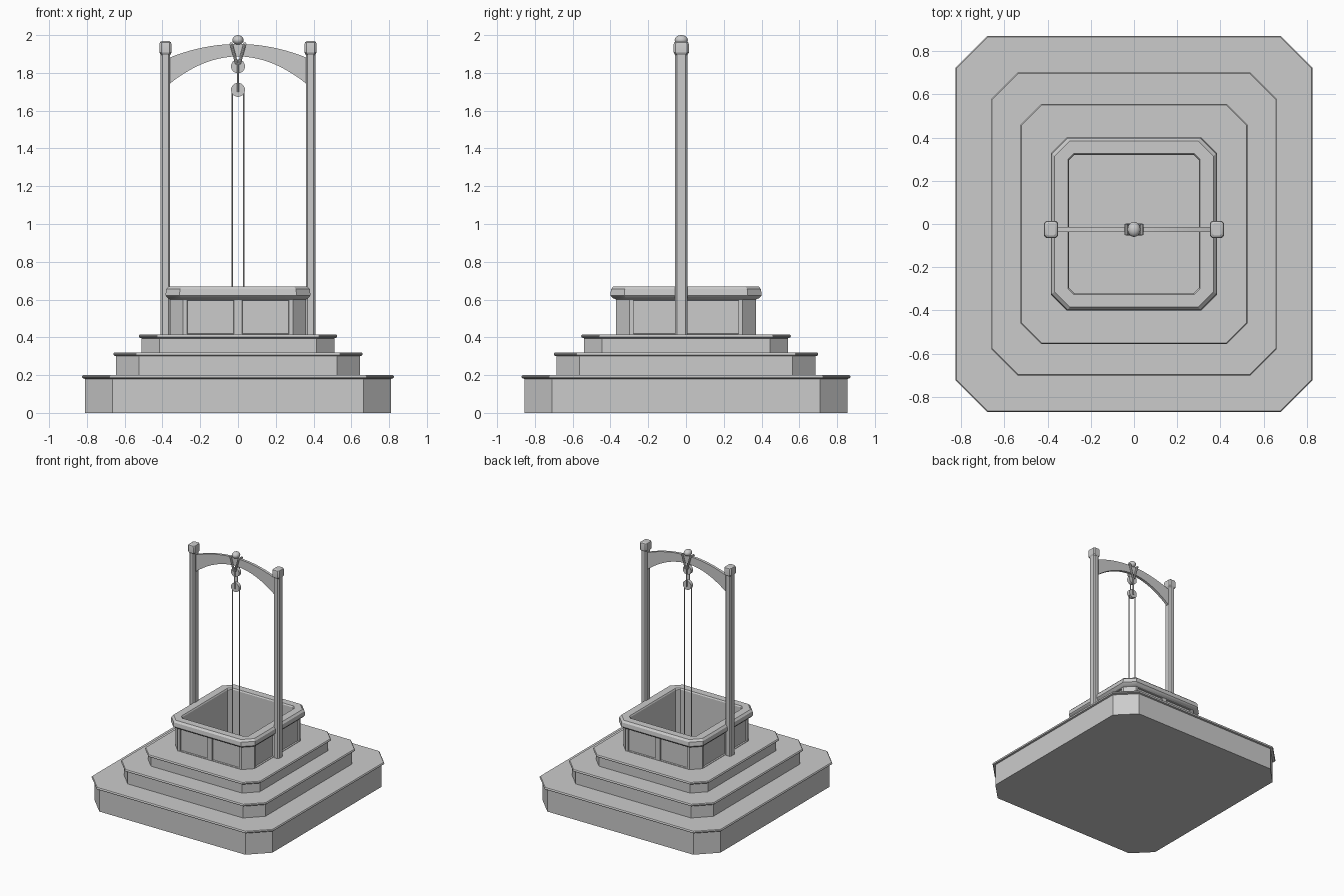
import bpy, bmesh, math
from mathutils import Vector

if "Cube" in bpy.data.objects:
    bpy.data.objects.remove(bpy.data.objects["Cube"], do_unlink=True)

GREY = (0.6, 0.6, 0.6, 1)
stone = bpy.data.materials.new("plain grey")
stone.use_nodes = True
stone.diffuse_color = GREY
stone.node_tree.nodes["Principled BSDF"].inputs["Base Color"].default_value = GREY

FRAME_Y = -0.025  # the posts and tackle stand slightly forward of centre


def finish(name, bm):
    bmesh.ops.recalc_face_normals(bm, faces=bm.faces)
    mesh = bpy.data.meshes.new(name)
    bm.to_mesh(mesh)
    bm.free()
    obj = bpy.data.objects.new(name, mesh)
    bpy.context.collection.objects.link(obj)
    mesh.materials.append(stone)
    bpy.ops.object.select_all(action="DESELECT")
    obj.select_set(True)
    bpy.context.view_layer.objects.active = obj
    bpy.ops.object.shade_smooth_by_angle(angle=math.radians(30))
    return obj


def loft(bm, rings, centre=(0, 0), cap_start=False, cap_end=False):
    """Join stacked rectangles with cut corners: (half x, half y, cut, z)."""
    loops = []
    for hx, hy, c, z in rings:
        quarter = [(hx, hy - c), (hx - c, hy)]
        pts = []
        for sx, sy in ((1, 1), (-1, 1), (-1, -1), (1, -1)):
            corner = [(sx * x, sy * y) for x, y in quarter]
            pts += corner if sx * sy > 0 else corner[::-1]
        loops.append([bm.verts.new((x + centre[0], y + centre[1], z)) for x, y in pts])
    for a, b in zip(loops, loops[1:]):
        for i in range(8):
            j = (i + 1) % 8
            bm.faces.new((a[i], a[j], b[j], b[i]))
    if cap_start:
        bm.faces.new(loops[0][::-1])
    if cap_end:
        bm.faces.new(loops[-1])


def rod(name, start, end, radius, sides=8):
    start, end = Vector(start), Vector(end)
    bm = bmesh.new()
    bmesh.ops.create_cone(bm, cap_ends=True, segments=sides, radius1=radius,
                          radius2=radius, depth=(end - start).length)
    turn = Vector((0, 0, 1)).rotation_difference(end - start)
    bmesh.ops.rotate(bm, verts=bm.verts, matrix=turn.to_matrix())
    bmesh.ops.translate(bm, verts=bm.verts, vec=(start + end) / 2)
    return finish(name, bm)


# Three steps with projecting lips
def step(name, hx, hy, cut, bottom, top, solid):
    body, lip = 0.0, 0.015
    rings = [(hx, hy, cut, bottom), (hx, hy, cut, top - 0.02)]
    for out, drop in ((lip - 0.003, 0.016), (lip, 0.011), (lip, 0.006), (lip - 0.004, 0)):
        rings.append((hx + out, hy + out, cut, top - drop))
    if not solid:
        rings.append((0.31, 0.33, 0.03, top))
    bm = bmesh.new()
    loft(bm, rings, cap_start=solid, cap_end=solid)
    finish(name, bm)


step("bottom_step", 0.81, 0.855, 0.145, 0, 0.2, True)
step("middle_step", 0.645, 0.685, 0.12, 0.2, 0.32, False)
step("top_step", 0.51, 0.54, 0.095, 0.32, 0.415, False)

# Well wall with rim, open shaft and sunken panels
bm = bmesh.new()
loft(bm, [(0.36, 0.37, 0.07, 0.415), (0.36, 0.37, 0.07, 0.6),
          (0.372, 0.388, 0.07, 0.608), (0.384, 0.401, 0.074, 0.622),
          (0.38, 0.397, 0.073, 0.655), (0.367, 0.384, 0.07, 0.67),
          (0.306, 0.326, 0.027, 0.67), (0.3, 0.32, 0.025, 0.66),
          (0.3, 0.32, 0.025, 0.2)])


def panel_faces(axis):
    other = 1 - axis
    return [f for f in bm.faces if abs(f.normal[other]) > 0.99
            and 0.5 < f.calc_center_median().z < 0.52 and abs(f.calc_center_median()[other]) > 0.35]


for axis, split in ((0, (0, 0, 0)), (1, (0, FRAME_Y, 0))):
    bm.normal_update()
    faces = panel_faces(axis)
    edges = list({e for f in faces for e in f.edges})
    normal = (1, 0, 0) if axis == 0 else (0, 1, 0)
    bmesh.ops.bisect_plane(bm, geom=faces + edges, plane_co=split, plane_no=normal)
bmesh.ops.recalc_face_normals(bm, faces=bm.faces)
bm.normal_update()
panels = panel_faces(0) + panel_faces(1)
bmesh.ops.inset_individual(bm, faces=panels, thickness=0.03)
for f in panels:  # taller panels, then a sunken field
    for v in f.verts:
        v.co.z = 0.5075 + (v.co.z - 0.5075) * 1.25
bmesh.ops.inset_individual(bm, faces=panels, thickness=0.003, depth=-0.012)
finish("well_wall", bm)

# Posts and caps
for side, x in (("left", 0.384), ("right", -0.384)):
    bm = bmesh.new()
    loft(bm, [(0.025, 0.032, 0.01, 0.41), (0.025, 0.032, 0.01, 1.92)],
         (x, FRAME_Y), True, True)
    finish(side + "_post", bm)
    bm = bmesh.new()
    loft(bm, [(0.025, 0.033, 0.01, 1.895), (0.032, 0.04, 0.01, 1.907),
              (0.032, 0.04, 0.01, 1.952), (0.029, 0.037, 0.01, 1.962),
              (0.021, 0.029, 0.008, 1.968)], (x, FRAME_Y), True, True)
    finish(side + "_post_cap", bm)

# Arched crossbeam, deeper at its ends
bm = bmesh.new()
previous = None
SPANS = 20
for i in range(SPANS + 1):
    t = 2 * i / SPANS - 1
    top, low = 1.953 - 0.073 * t * t, 1.887 - 0.147 * t * t
    ring = [bm.verts.new((0.365 * t, FRAME_Y + y, z))
            for y, z in ((-0.011, low), (0.011, low), (0.011, top), (-0.011, top))]
    if previous:
        for a in range(4):
            b = (a + 1) % 4
            bm.faces.new((previous[a], previous[b], ring[b], ring[a]))
    else:
        bm.faces.new(ring)
    previous = ring
bm.faces.new(previous[::-1])
finish("arched_beam", bm)

# Finial on the beam
bm = bmesh.new()
bmesh.ops.create_uvsphere(bm, u_segments=16, v_segments=10, radius=1)
bmesh.ops.scale(bm, verts=bm.verts, vec=(0.03, 0.035, 0.026))
bmesh.ops.translate(bm, verts=bm.verts, vec=(0, FRAME_Y, 1.974))
finish("finial", bm)

# V-shaped hanger straddling the beam
for sx, side in ((1, "left"), (-1, "right")):
    for sy, face in ((1, "back"), (-1, "front")):
        y = FRAME_Y + sy * 0.02
        rod(f"{side}_{face}_hanger", (sx * 0.036, y, 1.953), (sx * 0.006, y, 1.845), 0.008)
    rod(f"{side}_hanger_bar", (sx * 0.036, FRAME_Y - 0.026, 1.953),
        (sx * 0.036, FRAME_Y + 0.026, 1.953), 0.009)

# Pulleys, link straps and ropes
for name, z in (("upper_pulley", 1.835), ("lower_pulley", 1.71)):
    rod(name, (0, FRAME_Y - 0.014, z), (0, FRAME_Y + 0.014, z), 0.037, 24)
for sy, face in ((1, "back"), (-1, "front")):
    y = FRAME_Y + sy * 0.017
    rod(face + "_link", (0, y, 1.85), (0, y, 1.7), 0.005)
for sx, side in ((1, "left"), (-1, "right")):
    rod(side + "_rope", (sx * 0.031, FRAME_Y, 1.71), (sx * 0.031, FRAME_Y, 0.2), 0.004)
